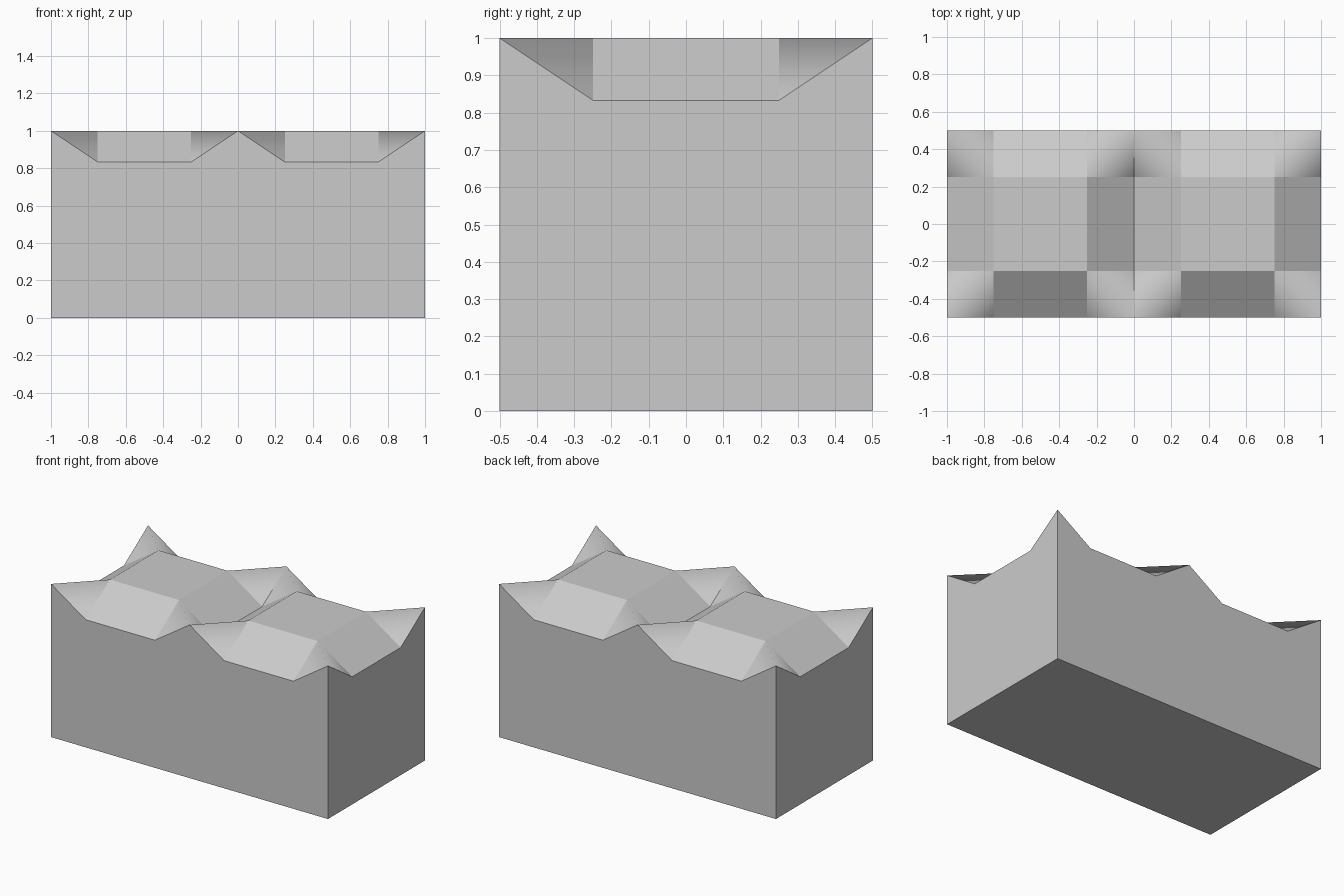
import bpy, bmesh

if "Cube" in bpy.data.objects:
    bpy.data.objects.remove(bpy.data.objects["Cube"])

# Two joined unit blocks with a raised, faceted top
XS = [-1, -0.75, -0.25, 0, 0.25, 0.75, 1]
YS = [-0.5, -0.25, 0.25, 0.5]
HIGH, LOW = 1.0, 0.8333


def on_joint_x(x):
    return x in (-1, 0, 1)


def on_border_y(y):
    return abs(y) == 0.5


def height(x, y):
    # plateau corners and block corners are high, edge points between are low
    return LOW if on_joint_x(x) != on_border_y(y) else HIGH


bm = bmesh.new()
top = [[bm.verts.new((x, y, height(x, y))) for y in YS] for x in XS]

# Top facets; the corner cells fold along the ridge joining their high points
ridges = []
for i in range(len(XS) - 1):
    for j in range(len(YS) - 1):
        a, b, c, d = top[i][j], top[i + 1][j], top[i + 1][j + 1], top[i][j + 1]
        corner = (on_joint_x(XS[i]) or on_joint_x(XS[i + 1])) and j != 1
        if not corner:
            bm.faces.new((a, b, c, d))
            continue
        if a.co.z < b.co.z:
            a, b, c, d = b, c, d, a
        for tri in ((a, b, c), (a, c, d)):
            bm.faces.new(tri).smooth = True
        ridges.append(bm.edges.get((a, c)))

# Side walls, extruded from the rim down to the ground, then the base
rim = [e for e in bm.edges if e.is_boundary]
walls = bmesh.ops.extrude_edge_only(bm, edges=rim)["geom"]
for v in (g for g in walls if isinstance(g, bmesh.types.BMVert)):
    v.co.z = 0
ground = [e for e in bm.edges if all(v.co.z == 0 for v in e.verts)]
bmesh.ops.contextual_create(bm, geom=ground)
bmesh.ops.recalc_face_normals(bm, faces=bm.faces)

# Only the corner ridges are shaded smooth
for f in bm.faces:
    if all(v.co.z == 0 for v in f.verts) or abs(f.normal.z) < 0.01:
        f.smooth = False
for e in bm.edges:
    e.smooth = e in ridges

mesh = bpy.data.meshes.new("double_block")
bm.to_mesh(mesh)
bm.free()
block = bpy.data.objects.new("double_block", mesh)
bpy.context.collection.objects.link(block)
